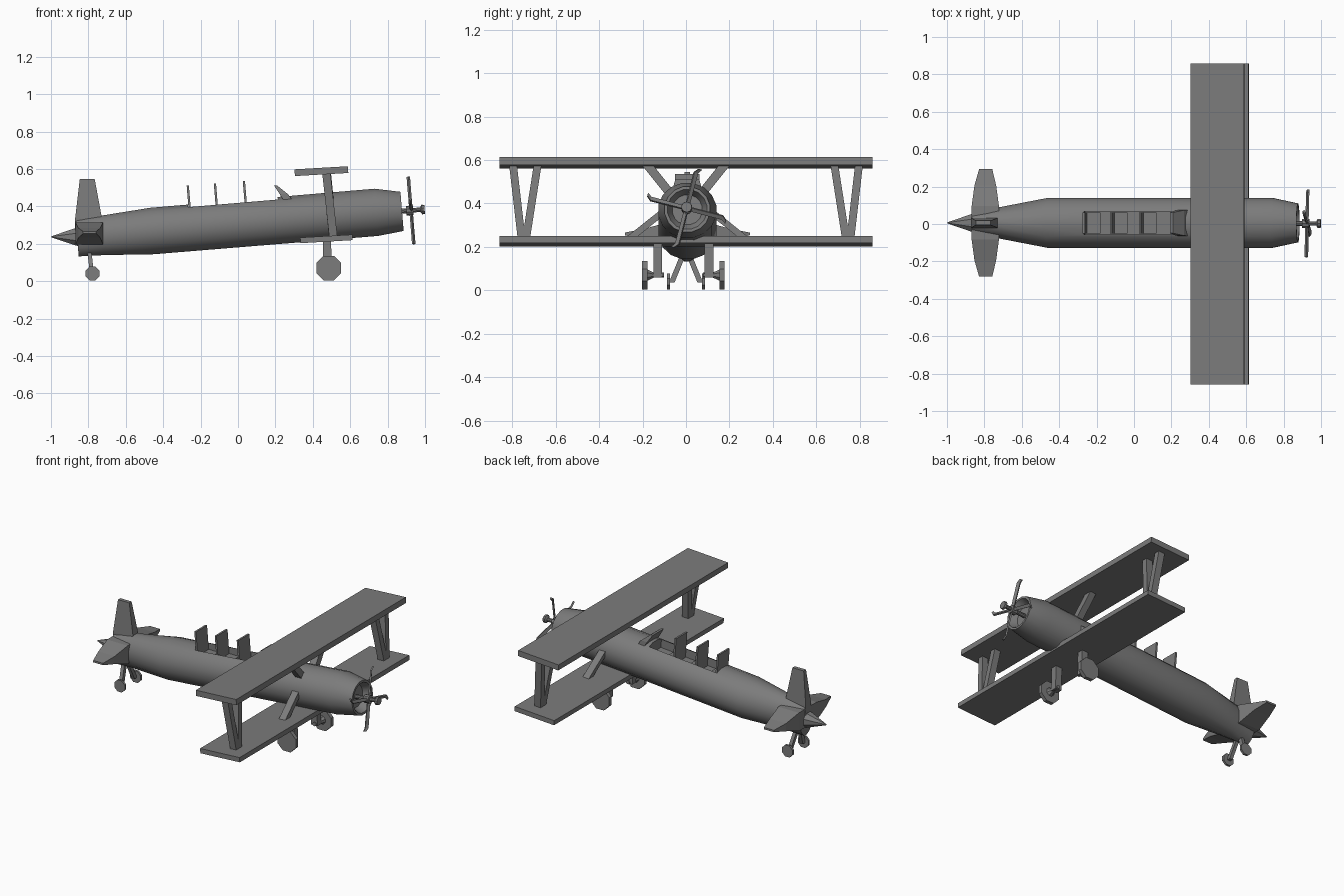
import bpy, bmesh, math
from mathutils import Vector

old = bpy.data.objects.get("Cube")
if old:
    bpy.data.objects.remove(old, do_unlink=True)

grey = bpy.data.materials.new("plain_grey")
grey.use_nodes = True
grey.diffuse_color = (0.2, 0.2, 0.2, 1)
grey.node_tree.nodes["Principled BSDF"].inputs["Base Color"].default_value = (0.2, 0.2, 0.2, 1)

X, Y, Z = Vector((1, 0, 0)), Vector((0, 1, 0)), Vector((0, 0, 1))
SLOPE = 0.082                                # nose-up attitude of the body
AXIS = Vector((1, 0, SLOPE)).normalized()
UP = Vector((-SLOPE, 0, 1)).normalized()
MID = 0.006                                  # body centre line in y


def loft(name, rings, smooth=False):
    """Skin a list of equal rings and cap both ends."""
    bm = bmesh.new()
    loops = [[bm.verts.new(p) for p in ring] for ring in rings]
    n = len(loops[0])
    for a, b in zip(loops, loops[1:]):
        for i in range(n):
            j = (i + 1) % n
            bm.faces.new((a[i], a[j], b[j], b[i]))
    bm.faces.new(loops[0])
    bm.faces.new(loops[-1])
    bmesh.ops.recalc_face_normals(bm, faces=bm.faces)
    mesh = bpy.data.meshes.new(name)
    bm.to_mesh(mesh)
    bm.free()
    mesh.materials.append(grey)
    obj = bpy.data.objects.new(name, mesh)
    bpy.context.collection.objects.link(obj)
    if smooth:
        bpy.ops.object.select_all(action='DESELECT')
        obj.select_set(True)
        bpy.context.view_layer.objects.active = obj
        bpy.ops.object.shade_smooth_by_angle(angle=math.radians(28))
    return obj


def oval(centre, u, v, ru, rv, n):
    c = Vector(centre)
    return [c + u * ru * math.cos(math.tau * (i + 0.5) / n)
            + v * rv * math.sin(math.tau * (i + 0.5) / n) for i in range(n)]


def rect(centre, u, v, hu, hv):
    c = Vector(centre)
    return [c + u * hu * s + v * hv * t for s, t in ((-1, -1), (1, -1), (1, 1), (-1, 1))]


def beam(name, a, b, hx=0.022, hy=0.018):
    """Square strut with level ends."""
    return loft(name, [rect(a, X, Y, hx, hy), rect(b, X, Y, hx, hy)])


def disc(name, centre, axis, u, v, r, half, n):
    c = Vector(centre)
    return loft(name, [oval(c + axis * d, u, v, r, r, n) for d in (-half, half)])


def centre_z(x):
    return 0.306 + SLOPE * x


# Fuselage: tail wedge, long barrel, tapered cowling with hollow mouth
sections = [(-0.86, 0.232, 0.062, 0.102), (-0.72, 0.245, 0.085, 0.108),
            (-0.46, 0.268, 0.136, 0.127), (0.74, 0.368, 0.136, 0.129),
            (0.877, 0.373, 0.106, 0.107), (0.877, 0.373, 0.092, 0.093),
            (0.83, 0.371, 0.07, 0.07)]
body = loft("fuselage", [oval((x, MID, z), Y, UP, ry, rz, 16)
                         for x, z, ry, rz in sections], smooth=True)

# Cockpit trench cut into the top
cutter = loft("cockpit_cutter", [rect((x, MID, centre_z(x) + 0.15), Y, UP, 0.062, 0.09)
                                 for x in (-0.27, 0.21)])
cut = body.modifiers.new("cockpit", 'BOOLEAN')
cut.operation = 'DIFFERENCE'
cut.solver = 'EXACT'
cut.object = cutter
bpy.ops.object.select_all(action='DESELECT')
body.select_set(True)
bpy.context.view_layer.objects.active = body
bpy.ops.object.modifier_apply(modifier=cut.name)
bpy.data.objects.remove(cutter, do_unlink=True)

# Seat backs with cushions, and the raked windscreen
for i, x in enumerate((-0.25, -0.105, 0.05)):
    base = Vector((x, MID, centre_z(x)))
    loft(f"seat_back_{i + 1}", [rect(base + UP * h, X, Y, 0.006, 0.056) for h in (0.05, 0.226)])
    loft(f"seat_cushion_{i + 1}", [rect(base + UP * h + X * 0.04, X, Y, 0.036, 0.056)
                                   for h in (0.05, 0.075)])
loft("windscreen", [rect((0.27, MID, 0.43), X, Y, 0.024, 0.07),
                    rect((0.245, MID, 0.465), X, Y, 0.022, 0.068),
                    rect((0.2, MID, 0.512), X, Y, 0.008, 0.055)])

# Two flat wings, slightly nose up
pitch = Vector((1, 0, 0.058)).normalized()
lift = Vector((-0.058, 0, 1)).normalized()
for name, x, z, chord, thick in (("upper_wing", 0.446, 0.588, 0.143, 0.018),
                                 ("lower_wing", 0.473, 0.226, 0.14, 0.015)):
    loft(name, [rect((x, y, z), pitch, lift, chord, thick) for y in (-0.858, 0.858)])

# Struts, landing gear, tail wheels and stabilizers, one set per side
for side, s in (("left", 1), ("right", -1)):
    beam(f"outer_strut_{side}", (0.472, s * 0.797, 0.58), (0.51, s * 0.757, 0.235))
    beam(f"inner_strut_{side}", (0.472, s * 0.683, 0.58), (0.51, s * 0.737, 0.235))
    beam(f"cabane_strut_{side}", (0.475, s * 0.18, 0.58), (0.49, s * 0.06, 0.43), hy=0.026)
    beam(f"root_strut_{side}", (0.495, s * 0.1 + MID, 0.37), (0.508, s * 0.27 + MID, 0.235), hy=0.024)

    g = -0.012
    beam(f"gear_leg_{side}", (0.475, s * 0.118 + g, 0.225), (0.48, s * 0.118 + g, 0.06), hy=0.02)
    loft(f"gear_axle_{side}", [oval((0.485, s * y + g, 0.07), X, Z, r, r, 8)
                               for y, r in ((0.09, 0.012), (0.135, 0.012), (0.17, 0.03))])
    disc(f"gear_wheel_{side}", (0.485, s * 0.178 + g, 0.07), Y, X, Z, 0.071, 0.012, 8)

    beam(f"tail_leg_{side}", (-0.795, s * 0.015, 0.16), (-0.78, s * 0.066, 0.035), 0.011, 0.013)
    disc(f"tail_wheel_{side}", (-0.778, s * 0.08, 0.04), Y, X, Z, 0.04, 0.007, 8)

    loft(f"stabilizer_{side}", [rect((x, MID + s * y, z), X, Z, hx, hz) for y, x, z, hx, hz in
                                ((0.0, -0.795, 0.255, 0.073, 0.06),
                                 (0.09, -0.795, 0.255, 0.073, 0.058),
                                 (0.2, -0.795, 0.258, 0.058, 0.025),
                                 (0.288, -0.793, 0.26, 0.035, 0.006))])

# Fin and pointed tail cone
loft("fin", [oval((x, MID, z), X, Y, hx * 1.41, hy * 1.41, 4) for x, z, hx, hy in
             ((-0.797, 0.2, 0.077, 0.03), (-0.799, 0.335, 0.072, 0.027), (-0.806, 0.545, 0.04, 0.012))])
loft("tail_cone", [oval((x, MID, z), Y, UP, r, r, 8) for x, z, r in
                   ((-0.84, 0.237, 0.055), (-0.87, 0.236, 0.05), (-0.998, 0.237, 0.003))], smooth=True)

# Propeller shaft with hub and end knob
hub = Vector((0.925, 0.003, 0.378))
loft("propeller_shaft", [oval(hub + AXIS * d, Y, UP, r, r, 10) for d, r in
                         ((-0.1, 0.013), (-0.025, 0.013), (-0.025, 0.026), (0.012, 0.026), (0.012, 0.012),
                          (0.05, 0.012), (0.058, 0.026), (0.073, 0.024))])

# Four slim blades with hooked tips
for k in range(4):
    a = math.radians(75.5 + 90 * k)
    out = Y * math.cos(a) + UP * math.sin(a)
    across = UP * math.cos(a) - Y * math.sin(a)
    twist = (across + AXIS * 0.6).normalized()
    flat = out.cross(twist)
    loft(f"propeller_blade_{k + 1}", [rect(hub + out * r - across * hook, twist, flat, w, 0.005)
                                      for r, hook, w in ((0.0, 0, 0.009), (0.17, 0, 0.01),
                                                         (0.19, 0.016, 0.008))])
